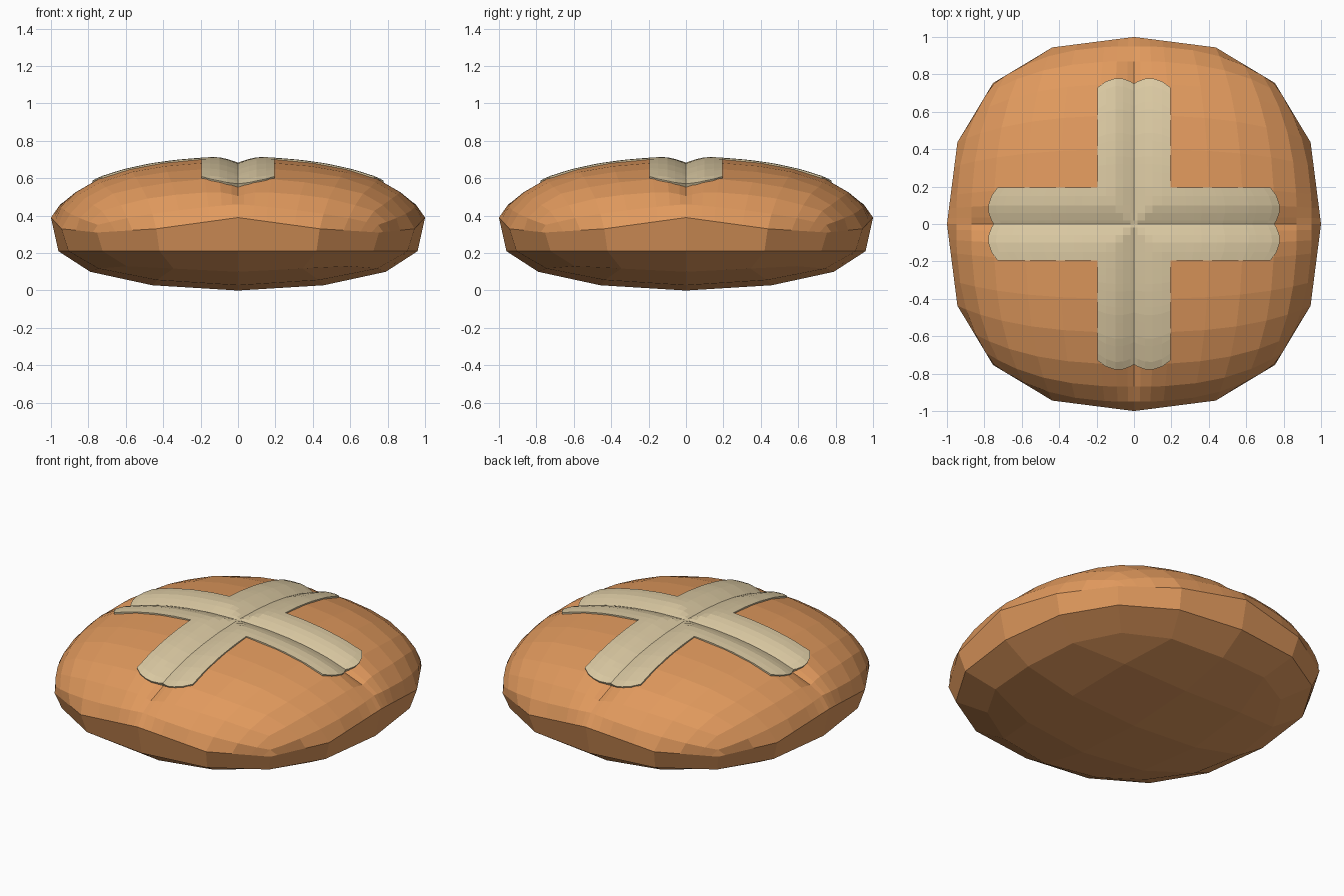
import bpy, bmesh
from math import copysign

if "Cube" in bpy.data.objects:
    bpy.data.objects.remove(bpy.data.objects["Cube"])

P = 2.45                      # squareness of the outline
KNOTS = [-1, -0.58, 0, 0.58, 1]


def lerp_table(table, s):
    for (a, za), (b, zb) in zip(table, table[1:]):
        if s <= b:
            return za + (zb - za) * (s - a) / (b - a)
    return table[-1][1]


DOME = [(0, .712), (.2, .706), (.35, .692), (.48, .673), (.62, .642), (.75, .6),
        (.9, .515), (.965, .445), (1, .39)]


def squircle(u, v):
    return (u * (1 - abs(v) ** P / 2) ** (1 / P), v * (1 - abs(u) ** P / 2) ** (1 / P))


def rim_z(u, v):
    m = min(abs(u), abs(v))
    return lerp_table([(0, .39), (.58, .33), (1, .31)], m)


def rim(u, v):
    # point on the 16-sided rim, straight between the corners
    def along(t, f):
        for a, b in zip(KNOTS, KNOTS[1:]):
            if t <= b:
                w = (t - a) / (b - a)
                return tuple(p + (q - p) * w for p, q in zip(f(a), f(b)))
    if abs(u) == 1:
        return along(v, lambda t: squircle(u, t))
    return along(u, lambda t: squircle(t, v))


def dome_z(x, y, depth):
    # dome height with a crossed crease pressed in along both axes
    s = min(1, (abs(x) ** P + abs(y) ** P) ** (1 / P))

    def crease(across, length):
        fade = max(0, min(1, (.95 - abs(length)) / .15))
        return max(0, 1 - abs(across) / .12) ** 1.4 * fade
    return lerp_table(DOME, s) - depth * max(crease(x, y), crease(y, x))


def grid(bm, us, vs, point):
    rows = [[bm.verts.new(point(u, v)) for u in us] for v in vs]
    for r0, r1 in zip(rows, rows[1:]):
        for i in range(len(us) - 1):
            bm.faces.new((r0[i], r0[i + 1], r1[i + 1], r1[i]))


def finish(bm, name, colour):
    bmesh.ops.remove_doubles(bm, verts=bm.verts, dist=.0005)
    bmesh.ops.recalc_face_normals(bm, faces=bm.faces)
    mesh = bpy.data.meshes.new(name)
    bm.to_mesh(mesh)
    bm.free()
    ob = bpy.data.objects.new(name, mesh)
    bpy.context.collection.objects.link(ob)
    mat = bpy.data.materials.new(name + "_colour")
    mat.diffuse_color = (*colour, 1)
    mat.use_nodes = True
    mat.node_tree.nodes["Principled BSDF"].inputs["Base Color"].default_value = mat.diffuse_color
    mesh.materials.append(mat)
    return ob


def mirrored(half):
    return [-t for t in reversed(half) if t] + half


# bun: fine domed top
bm = bmesh.new()


def top_point(u, v):
    if max(abs(u), abs(v)) == 1:
        return (*rim(u, v), rim_z(u, v))
    x, y = squircle(u, v)
    m = max(abs(u), abs(v))
    drop = (.39 - rim_z(u / m, v / m)) * m ** 10 if m else 0
    return (x, y, dome_z(x, y, .05) - drop)


top = mirrored([0, .04, .11, .2, .4, .58, .75, .87, .95, 1])
grid(bm, top, top, top_point)

# bun: coarse belly rings and underside
loop = ([(t, -1) for t in KNOTS[:-1]] + [(1, t) for t in KNOTS[:-1]] +
        [(-t, 1) for t in KNOTS[:-1]] + [(-1, -t) for t in KNOTS[:-1]])


def belly_edge(u, v):
    x, y = rim(u, v)
    return (x * .79, y * .79, .1 + .03 * min(abs(u), abs(v)))


rings = [[(*rim(u, v), rim_z(u, v)) for u, v in loop],
         [(rim(u, v)[0] * .96, rim(u, v)[1] * .96, .21) for u, v in loop],
         [belly_edge(u, v) for u, v in loop]]
rings = [[bm.verts.new(p) for p in ring] for ring in rings]
for a, b in zip(rings, rings[1:]):
    for i in range(16):
        j = (i + 1) % 16
        bm.faces.new((a[i], a[j], b[j], b[i]))


def bottom_point(u, v):
    if max(abs(u), abs(v)) == 1:
        return belly_edge(u, v)
    x, y = squircle(u, v)
    return (x * .79, y * .79, .028 * (bool(u) + bool(v)))


grid(bm, KNOTS, KNOTS, bottom_point)
finish(bm, "bun", (.75, .32, .11))

# pale cross: centre square plus four arms with two rounded lobes each
bm = bmesh.new()
across = mirrored([0, .02, .06, .1, .15, .195])
OFFSET = .007


def surface(x, y):
    return (x, y, dome_z(x, y, .035) + OFFSET)


grid(bm, across, across, surface)
lengths = [i / 14 for i in range(15)]
for side in (-1, 1):
    for swap in (False, True):
        def arm_point(t, k):
            lobe = 1 - (abs(abs(t) - .085) / .11) ** 2
            d = side * (.195 + k * (.535 + .05 * lobe))
            return surface(d, t) if swap else surface(t, d)
        grid(bm, across, lengths, arm_point)
cross = finish(bm, "icing_cross", (.70, .58, .36))
if sum(p.normal.z for p in cross.data.polygons) < 0:
    cross.data.flip_normals()
solid = cross.modifiers.new("thickness", 'SOLIDIFY')
solid.thickness = .02
solid.offset = -1
